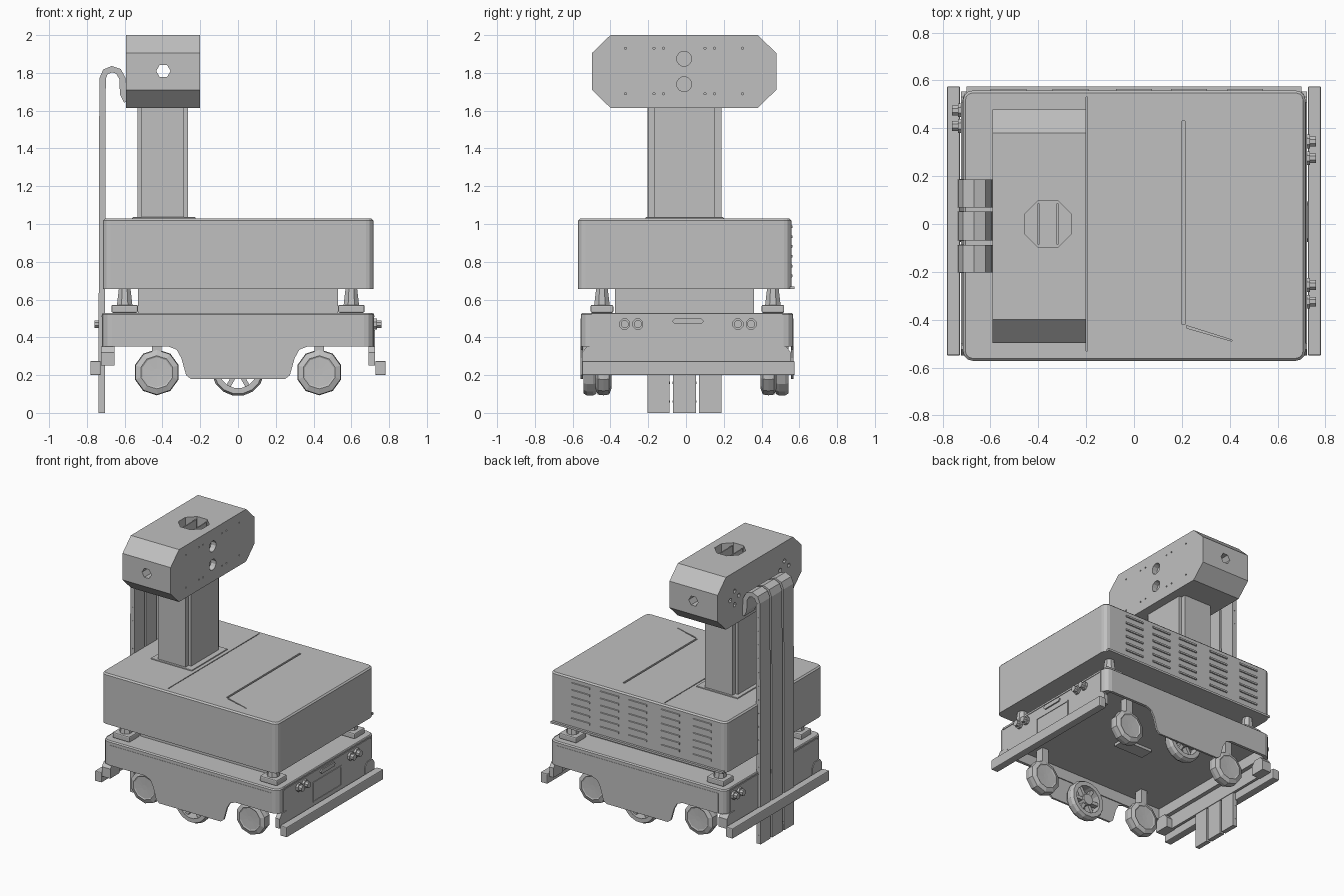
import bpy, bmesh, math
from mathutils import Matrix, Vector

cube = bpy.data.objects.get("Cube")
if cube:
    bpy.data.objects.remove(cube, do_unlink=True)

grey = bpy.data.materials.new("light_grey")
grey.use_nodes = True
COLOUR = (0.53, 0.53, 0.53, 1)
grey.diffuse_color = COLOUR
grey.node_tree.nodes["Principled BSDF"].inputs["Base Color"].default_value = COLOUR


def finish(name, bm):
    bmesh.ops.recalc_face_normals(bm, faces=bm.faces)
    mesh = bpy.data.meshes.new(name)
    bm.to_mesh(mesh)
    bm.free()
    mesh.materials.append(grey)
    ob = bpy.data.objects.new(name, mesh)
    bpy.context.collection.objects.link(ob)
    return ob


def add_box(bm, x, y, z):
    """Box from (low, high) pairs."""
    size = [b - a for a, b in (x, y, z)]
    mid = [(a + b) / 2 for a, b in (x, y, z)]
    m = Matrix.Translation(mid) @ Matrix.Diagonal((*size, 1))
    return bmesh.ops.create_cube(bm, size=1, matrix=m)["verts"]


def add_prism(bm, pts, axis, lo, hi):
    """Extrude a 2D outline along an axis."""
    def place(p, t):
        c = list(p)
        c.insert("xyz".index(axis), t)
        return bm.verts.new(c)
    a, b = [[place(p, t) for p in pts] for t in (lo, hi)]
    n = len(pts)
    bm.faces.new(a)
    bm.faces.new(b[::-1])
    for i in range(n):
        j = (i + 1) % n
        bm.faces.new((a[i], b[i], b[j], a[j]))


def ring(c, r, n):
    return [(c[0] + r * math.cos(math.tau * (i + .5) / n),
             c[1] + r * math.sin(math.tau * (i + .5) / n)) for i in range(n)]


def box(name, x, y, z, bevel=0):
    bm = bmesh.new()
    add_box(bm, x, y, z)
    ob = finish(name, bm)
    if bevel:
        mod = ob.modifiers.new("edges", "BEVEL")
        mod.width, mod.segments = bevel, 2
    return ob


def rounded_block(name, x, y, z, corner, rim):
    """Box with rounded upright corners and a chamfered top rim."""
    bm = bmesh.new()
    add_box(bm, x, y, z)
    upright = [e for e in bm.edges if abs(e.verts[0].co.z - e.verts[1].co.z) > .1]
    bmesh.ops.bevel(bm, geom=upright, offset=corner, segments=3, profile=.5, affect="EDGES")
    top = [e for e in bm.edges if min(v.co.z for v in e.verts) > z[1] - .01]
    bmesh.ops.bevel(bm, geom=top, offset=rim, segments=1, affect="EDGES")
    return finish(name, bm)


def prism(name, pts, axis, lo, hi):
    bm = bmesh.new()
    add_prism(bm, pts, axis, lo, hi)
    return finish(name, bm)


def cut(ob, bm):
    tool = finish("cutter", bm)
    tool.hide_render = True
    mod = ob.modifiers.new("cut", "BOOLEAN")
    mod.operation, mod.solver, mod.object = "DIFFERENCE", "EXACT", tool
    bpy.context.view_layer.objects.active = ob
    bpy.ops.object.modifier_apply(modifier=mod.name)
    bpy.data.objects.remove(tool, do_unlink=True)


def add_lathe(bm, profile, centre, n, closed=False):
    """Spin (radius, depth) points about the y axis."""
    loops = [[bm.verts.new((centre[0] + x, centre[1] + d, centre[2] + z))
              for x, z in ring((0, 0), r, n)] for r, d in profile]
    for a, b in zip(loops, loops[1:] + (loops[:1] if closed else [])):
        for i in range(n):
            j = (i + 1) % n
            bm.faces.new((a[i], a[j], b[j], b[i]))
    if not closed:
        bm.faces.new(loops[0])
        bm.faces.new(loops[-1])


# Upper cabinet with seams cut in the lid
cabinet = rounded_block("cabinet", (-.715, .717), (-.572, .558), (.657, 1.028), .04, .01)
bm = bmesh.new()
add_box(bm, (-.2, -.194), (-.53, .53), (1.02, 1.1))
add_box(bm, (.2, .214), (-.42, .43), (1.017, 1.1))
add_prism(bm, [(.22, -.425), (.22, -.435), (.41, -.49), (.41, -.485)], "z", 1.02, 1.1)
cut(cabinet, bm)
box("cabinet_rear_lip", (-.7, .7), (.55, .575), (.655, .67))

# Rear louvres
bm = bmesh.new()
for x in (-.525, -.265, 0, .23, .465):
    for row in range(6):
        z = .725 + row * .052
        add_prism(bm, [(.55, z - .01), (.565, z - .006), (.565, z + .006), (.55, z + .01)],
                  "x", x - .075, x + .075)
finish("rear_louvres", bm)

# Deck spacer and corner mounts
box("deck_spacer", (-.53, .53), (-.375, .36), (.53, .665))
for sx in (-1, 1):
    for y in (-.445, .46):
        x = sx * .6
        box("mount_base", (x - .07, x + .07), (y - .06, y + .06), (.53, .572), .008)
        bm = bmesh.new()
        m = Matrix.Translation((x, y, .613)) @ Matrix.Rotation(math.pi / 8, 4, "Z")
        bmesh.ops.create_cone(bm, cap_ends=True, segments=8, radius1=.045,
                              radius2=.033, depth=.095, matrix=m)
        finish("mount_cone", bm)

# Lower chassis, hollow underneath, with shaped front and rear skirts
chassis = rounded_block("chassis", (-.717, .717), (-.557, .567), (.352, .53), .05, .008)
bm = bmesh.new()
add_box(bm, (-.67, .67), (-.538, .548), (.2, .43))
cut(chassis, bm)
half = [(.25, .18), (.275, .2), (.3, .29), (.325, .335), (.37, .352), (.66, .352), (.66, .5)]
skirt = half + [(-x, z) for x, z in reversed(half)]
prism("front_skirt", skirt, "y", -.559, -.545)
prism("rear_skirt", skirt, "y", .555, .569)
box("underside_hatch", (-.12, .12), (-.06, .04), (.41, .435))

# Side panels, bumpers, hatches and lamps
for s in (-1, 1):
    def span(a, b):
        return tuple(sorted((s * a, s * b)))
    box("side_panel", span(.7, .719), (-.5, .51), (.25, .525))
    box("bumper_bar", span(.727, .782), (-.55, .575), (.2, .275), .006)
    for y in (-.495, .5):
        prism("corner_bracket", [(y - .055, .25), (y + .055, .25), (y + .055, .32),
                                 (y + .03, .352), (y - .03, .352), (y - .055, .32)],
              "x", *span(.69 if s > 0 else .655, .724))
    box("side_trim", span(.715, .723), (-.5, .51), (.508, .516))
    hatch = box("side_hatch", span(.71, .724), (-.155, .175), (.29, .44))
    bm = bmesh.new()
    add_box(bm, span(.72, .8), (-.145, .165), (.3, .43))
    cut(hatch, bm)
    prism("side_handle", [(-.075, .485), (-.06, .5), (.08, .5), (.095, .485),
                          (.08, .47), (-.06, .47)], "x", *span(.71, .728))
    for y in ((-.325, -.255, .275, .345) if s > 0 else (.41, .475)):
        prism("lamp_body", ring((y, .47), .031, 8), "x", *span(.71, .735))
        prism("lamp_lens", ring((y, .47), .022, 8), "x", *span(.73, .76))

# Wheels: four corner casters and a larger spoked pair between them
tyre = [(.02, -.036), (.08, -.038), (.088, -.042), (.118, -.03), (.122, 0),
        (.118, .03), (.088, .042), (.08, .038), (.02, .036)]
rim = [(.1, -.035), (.13, -.035), (.141, -.015), (.141, .015), (.13, .035), (.1, .035)]
for sy in (-1, 1):
    y = sy * .437
    for x in (-.43, .43):
        bm = bmesh.new()
        add_lathe(bm, tyre, (x, y, .215), 10)
        finish("corner_wheel", bm)
        box("caster_mount", (x - .025, x + .025), (y - .03, y + .03), (.3, .44))
    y = sy * .508
    bm = bmesh.new()
    add_lathe(bm, rim, (0, y, .23), 16, closed=True)
    for k in range(6):
        verts = add_box(bm, (.02, .108), (-.018, .018), (-.012, .012))
        m = Matrix.Translation((0, y, .23)) @ Matrix.Rotation(k * math.pi / 3, 4, "Y")
        bmesh.ops.transform(bm, matrix=m, verts=verts)
    finish("drive_wheel", bm)
    prism("drive_hub", ring((0, .23), .04, 10), "y", y - .035, y + .035)

# Column with notched corners and a thin foot flange
outline = []
for sx, sy in ((1, 1), (-1, 1), (-1, -1), (1, -1)):
    notch = [(.134, .16), (.112, .16), (.112, .194)]
    outline += [(-.398 + sx * x, -.007 + sy * y) for x, y in (notch if sx == sy else notch[::-1])]
prism("column", outline, "z", 1.02, 1.63)
box("column_flange", (-.56, -.225), (-.215, .2), (1.02, 1.036), .004)

# Head: chamfered block with openings
head = prism("head", [(-.498, 1.71), (-.4, 1.615), (.38, 1.615), (.478, 1.71), (.478, 1.905),
                      (.38, 2), (-.4, 2), (-.498, 1.905)], "x", -.592, -.2)
bm = bmesh.new()
add_prism(bm, ring((-.36, 0), .106, 8), "z", 1.86, 2.1)
cut(head, bm)
bm = bmesh.new()
add_prism(bm, [(-.395 + .038 * math.cos(i * math.pi / 3), 1.81 + .038 * math.sin(i * math.pi / 3))
               for i in range(6)], "y", -.6, .6)
cut(head, bm)
bm = bmesh.new()
for z in (1.875, 1.74):
    add_prism(bm, ring((-.01, z), .04, 12), "x", -.24, -.1)
for y in (-.3, .28):
    for dy, dz in ((-.05, 0), (.05, 0), (0, .05), (0, -.05)):
        add_prism(bm, ring((y + dy, 1.81 + dz), .016, 8), "x", -.65, -.57)
for y in (-.32, -.17, -.12, .1, .15, .3):
    for z in (1.69, 1.93):
        add_prism(bm, ring((y, z), .006, 6), "x", -.21, -.1)
cut(head, bm)
for x in (-.4, -.32):
    box("head_inner_rib", (x - .004, x + .004), (-.085, .085), (1.85, 1.985))

# Three cable chains rising beside the body and hooking into the head
path = [Vector(p) for p in ((-.722, 0), (-.717, 1.77), (-.702, 1.805), (-.668, 1.82),
                            (-.632, 1.808), (-.612, 1.77), (-.608, 1.69), (-.588, 1.65))]
left, right = [], []
for i, p in enumerate(path):
    d = (path[min(i + 1, len(path) - 1)] - path[max(i - 1, 0)]).normalized()
    normal = Vector((-d.y, d.x)) * .017
    left.append(tuple(p + normal))
    right.append(tuple(p - normal))
for y0, y1 in ((-.203, -.087), (-.07, .053), (.07, .187)):
    prism("cable_chain", left + right[::-1], "y", y0, y1)
    bm = bmesh.new()
    for k in range(18):
        z = .06 + k * .1
        add_prism(bm, ring((-.722 + .003 * z, z), .006, 6), "y", y0 - .002, y1 + .002)
    finish("chain_pins", bm)
